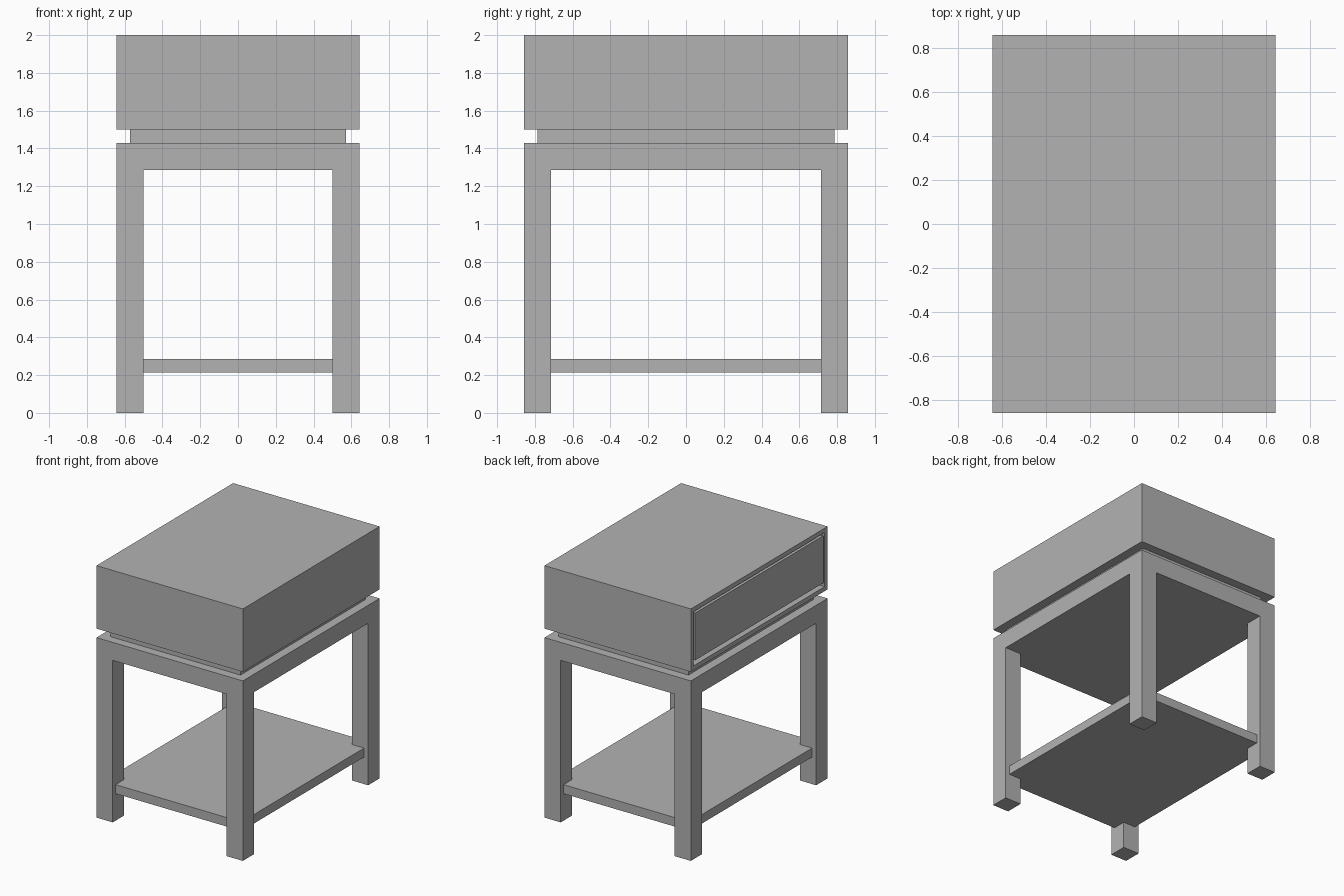
import bpy, bmesh
from mathutils import Vector

if "Cube" in bpy.data.objects:
    bpy.data.objects.remove(bpy.data.objects["Cube"])

U = 1 / 14                      # board thickness module
W, D = 9 * U, 12 * U            # half width, half depth

grey = bpy.data.materials.new("plain grey")
grey.diffuse_color = (0.448, 0.448, 0.448, 1)
grey.use_nodes = True
grey.node_tree.nodes["Principled BSDF"].inputs["Base Color"].default_value = grey.diffuse_color


def finish(bm, name):
    bmesh.ops.recalc_face_normals(bm, faces=bm.faces)
    mesh = bpy.data.meshes.new(name)
    bm.to_mesh(mesh)
    bm.free()
    mesh.materials.append(grey)
    obj = bpy.data.objects.new(name, mesh)
    bpy.context.collection.objects.link(obj)
    return obj


def box_mesh(x0, x1, y0, y1, z0, z1):
    bm = bmesh.new()
    bmesh.ops.create_cube(bm, size=1)
    lo, hi = Vector((x0, y0, z0)), Vector((x1, y1, z1))
    for v in bm.verts:
        v.co = [hi[i] if v.co[i] > 0 else lo[i] for i in range(3)]
    return bm


def hollow(bm, axis, wall, depth):
    """Open the box on the side facing `axis`, leaving walls of one thickness."""
    bm.normal_update()
    face = max(bm.faces, key=lambda f: f.normal.dot(axis))
    bmesh.ops.inset_region(bm, faces=[face], thickness=wall, use_even_offset=True)
    inner = bmesh.ops.extrude_discrete_faces(bm, faces=[face])["faces"][0]
    bmesh.ops.translate(bm, verts=inner.verts, vec=-axis * depth)


# Table frame: slab whose four corner squares extrude down into legs
bm = bmesh.new()
xs, ys = (-W, -W + 2 * U, W - 2 * U, W), (-D, -D + 2 * U, D - 2 * U, D)
grid = [[bm.verts.new((x, y, 18 * U)) for y in ys] for x in xs]
under = {(i, j): bm.faces.new((grid[i][j], grid[i][j + 1], grid[i + 1][j + 1], grid[i + 1][j]))
         for i in range(3) for j in range(3)}
slab = bmesh.ops.extrude_face_region(bm, geom=list(bm.faces), use_keep_orig=True)["geom"]
bmesh.ops.translate(bm, verts=[g for g in slab if isinstance(g, bmesh.types.BMVert)],
                    vec=(0, 0, 2 * U))
corners = [under[i, j] for i in (0, 2) for j in (0, 2)]
for foot in bmesh.ops.extrude_discrete_faces(bm, faces=corners)["faces"]:
    bmesh.ops.translate(bm, verts=foot.verts, vec=(0, 0, -18 * U))
finish(bm, "table_frame")

# Lower shelf, let into the legs
finish(box_mesh(-W + U / 2, W - U / 2, -D + U / 2, D - U / 2, 3 * U, 4 * U), "lower_shelf")

# Recessed neck between frame and cabinet
finish(box_mesh(-W + U, W - U, -D + U, D - U, 20 * U, 21 * U), "neck")

# Cabinet shell, open on the left side
bm = box_mesh(-W, W, -D, D, 21 * U, 28 * U)
hollow(bm, Vector((-1, 0, 0)), U / 2, 2 * W - U / 2)
finish(bm, "cabinet")

# Drawer tray, flush with the opening and leaving a narrow gap around it
gap = U / 4
bm = box_mesh(-W, W - U, -D + U / 2 + gap, D - U / 2 - gap, 22 * U, 27.5 * U - gap)
hollow(bm, Vector((0, 0, 1)), U / 2, 4.5 * U)
finish(bm, "drawer")
